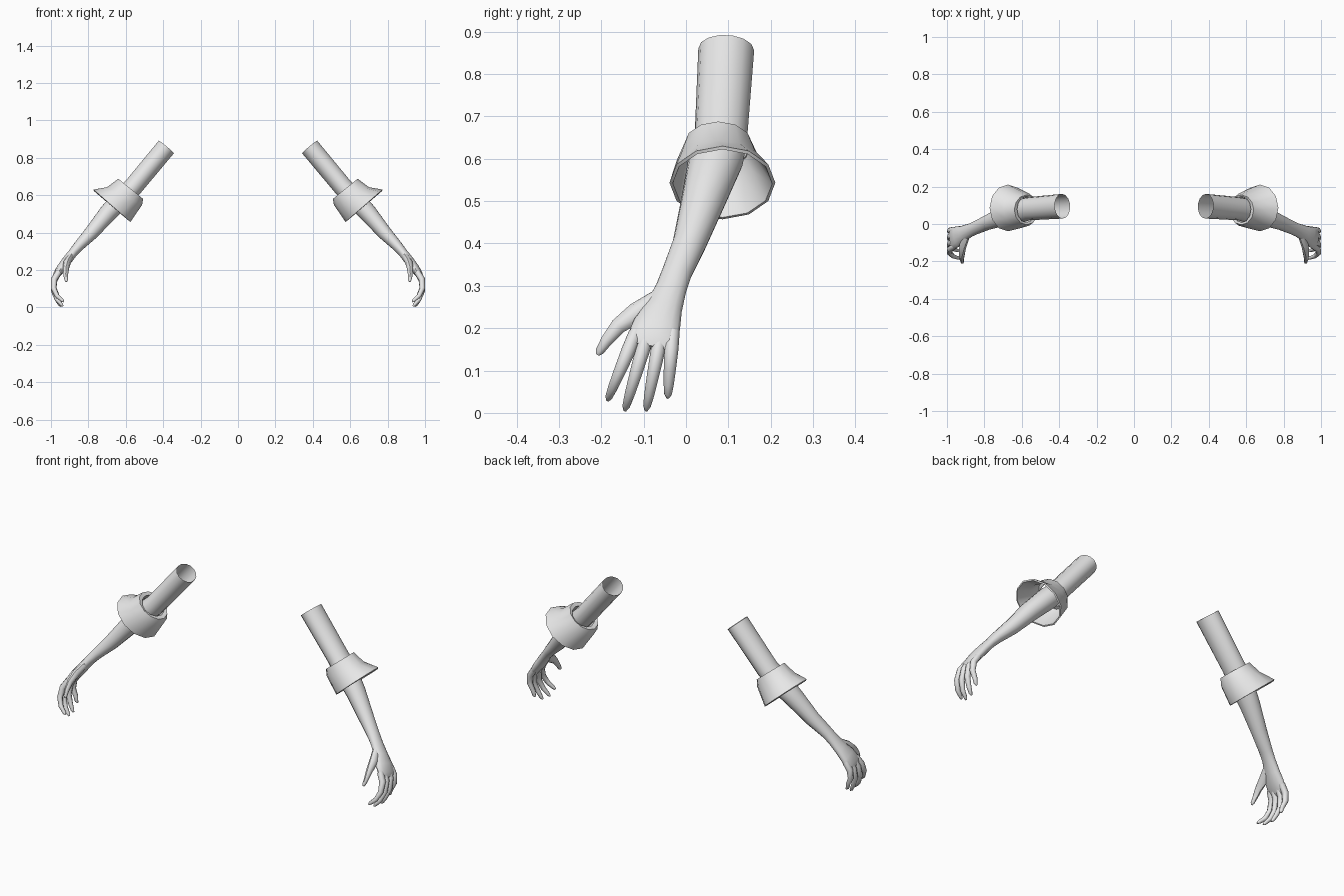
import bpy, bmesh, math
from mathutils import Vector

cube = bpy.data.objects.get("Cube")
if cube:
    bpy.data.objects.remove(cube)

grey = bpy.data.materials.new("plain grey")
grey.use_nodes = True
grey.diffuse_color = (0.8, 0.8, 0.8, 1)
grey.node_tree.nodes["Principled BSDF"].inputs["Base Color"].default_value = (0.8, 0.8, 0.8, 1)

Y = Vector((0, 1, 0))
made = []


def loft(name, rings, side, sides, cap_end):
    """Skin a list of (centre, u, v) ellipses; side -1 mirrors across x."""
    bm = bmesh.new()
    loops = []
    for c, u, v in rings:
        loop = []
        for k in range(sides):
            a = math.tau * k / sides
            p = c + u * math.cos(a) + v * math.sin(a)
            loop.append(bm.verts.new((p.x * side, p.y, p.z)))
        loops.append(loop)
    faces = []
    for lo, hi in zip(loops, loops[1:]):
        for k in range(sides):
            n = (k + 1) % sides
            faces.append([lo[k], lo[n], hi[n], hi[k]])
    if cap_end:
        faces.append(loops[-1])
    for f in faces:
        bm.faces.new(f if side > 0 else f[::-1])
    me = bpy.data.meshes.new(name)
    bm.to_mesh(me)
    bm.free()
    me.materials.append(grey)
    ob = bpy.data.objects.new(name, me)
    bpy.context.collection.objects.link(ob)
    made.append(ob)
    return ob


def limb_rings(stations):
    """Ellipses square to a path of (x, y, z, half width, half thickness)."""
    pts = [Vector(s[:3]) for s in stations]
    rings = []
    for i, (c, s) in enumerate(zip(pts, stations)):
        t = (pts[min(i + 1, len(pts) - 1)] - pts[max(i - 1, 0)]).normalized()
        v = t.cross(Y).normalized()
        u = v.cross(t)
        rings.append((c, u * s[3], v * s[4]))
    return rings


# Upper arm, elbow, forearm, wrist and palm
ARM = [
    (.383, .095, .858, .066, .054),
    (.56, .082, .645, .062, .053),
    (.61, .07, .595, .065, .056),
    (.695, .042, .505, .053, .049),
    (.783, .008, .40, .040, .039),
    (.85, -.022, .33, .036, .029),
    (.88, -.035, .295, .037, .025),
    (.915, -.052, .25, .044, .026),
    (.945, -.068, .21, .056, .025),
    (.970, -.079, .175, .059, .019),
    (.979, -.084, .155, .052, .010),
]

THUMB = [
    (.895, -.06, .275, .022, .018),
    (.915, -.115, .237, .026, .020),
    (.92, -.16, .205, .019, .016),
    (.921, -.188, .17, .014, .012),
    (.918, -.204, .145, .010, .009),
    (.917, -.209, .137, .004, .004),
]

# Finger name: base y, then tip position
FINGERS = {
    "index_finger": (-.118, (.932, -.185, .030)),
    "middle_finger": (-.090, (.936, -.144, .006)),
    "ring_finger": (-.058, (.945, -.094, .006)),
    "little_finger": (-.032, (.955, -.043, .036)),
}


def finger_stations(base_y, tip):
    out = []
    for f, x, r in ((0, .958, .017), (.25, .983, .017), (.55, .986, .0145),
                    (.8, .968, .012), (.95, tip[0] + .008, .009), (1, tip[0], .004)):
        out.append((x, base_y + (tip[1] - base_y) * f, .19 + (tip[2] - .19) * f, r, r))
    return out


# Flared cuff: outer x, z, inner x, z, centre y, half width
CUFF = [
    (.625, .672, .527, .592, .078, .070),
    (.640, .688, .507, .580, .076, .080),
    (.700, .643, .513, .548, .077, .099),
    (.772, .630, .575, .457, .086, .125),
]
cuff_rings = []
for ox, oz, ix, iz, cy, w in CUFF:
    outer, inner = Vector((ox, cy, oz)), Vector((ix, cy, iz))
    cuff_rings.append(((outer + inner) / 2, Y * w, (outer - inner) / 2))

for label, side in (("left", 1), ("right", -1)):
    loft(label + "_arm", limb_rings(ARM), side, 14, True)
    loft(label + "_thumb", limb_rings(THUMB), side, 8, True)
    for finger, (base_y, tip) in FINGERS.items():
        loft(f"{label}_{finger}", limb_rings(finger_stations(base_y, tip)), side, 8, True)
    cuff = loft(label + "_cuff", cuff_rings, side, 12, False)
    shell = cuff.modifiers.new("cloth thickness", 'SOLIDIFY')
    shell.thickness = 0.008
    bpy.context.view_layer.objects.active = cuff
    bpy.ops.object.modifier_apply(modifier=shell.name)

# Smooth shading with sharp rims
for ob in bpy.context.selected_objects:
    ob.select_set(False)
for ob in made:
    ob.select_set(True)
bpy.context.view_layer.objects.active = made[0]
bpy.ops.object.shade_smooth_by_angle(angle=math.radians(50))
